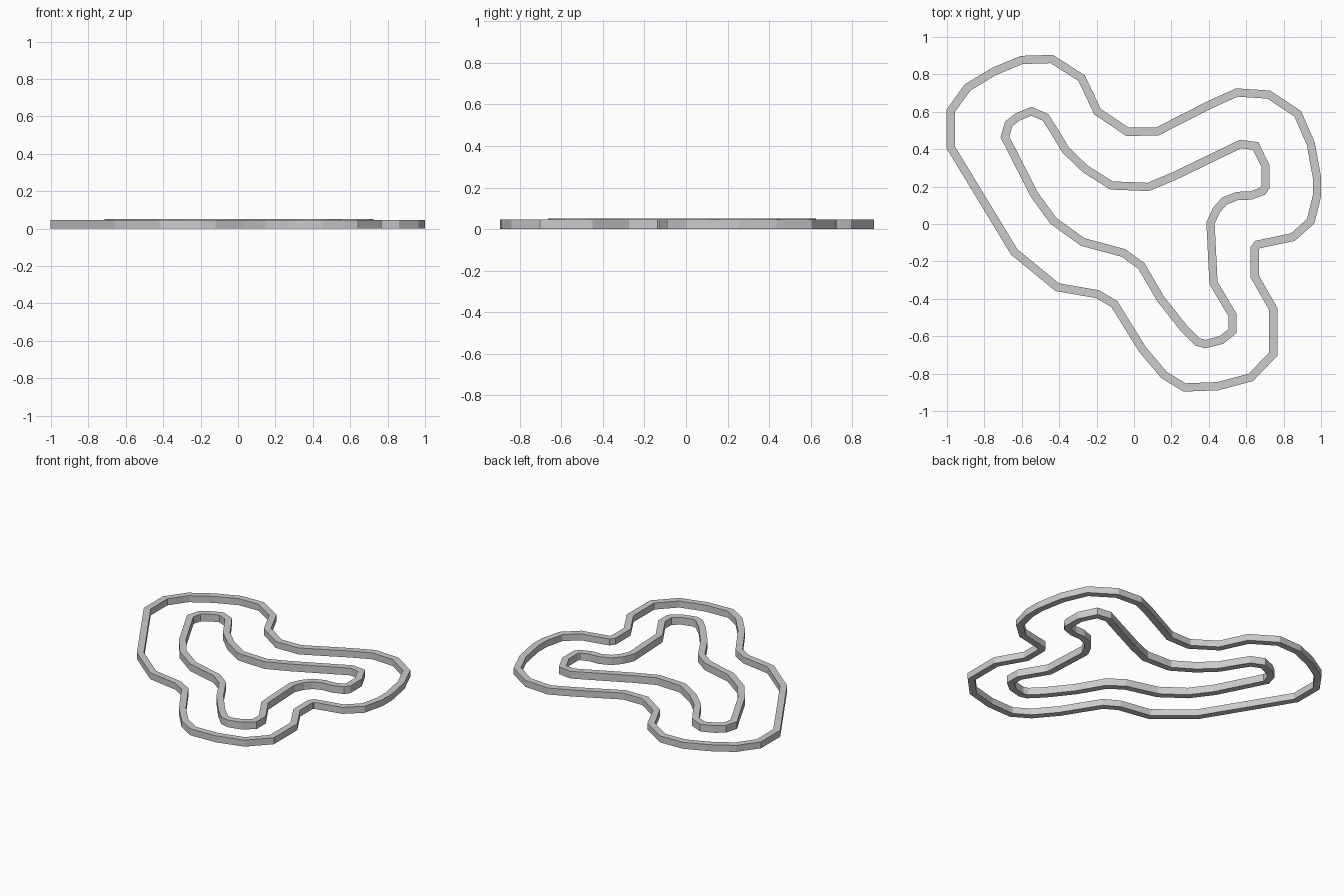
import bpy
import bmesh
from mathutils import Vector

if "Cube" in bpy.data.objects:
    bpy.data.objects.remove(bpy.data.objects["Cube"])

WIDTH = 0.044

# Centre lines of the two kerb walls, clockwise seen from above
OUTER = [(-.98, .41), (-.98, .605), (-.89, .73), (-.75, .815), (-.60, .877),
         (-.44, .882), (-.28, .78), (-.195, .60), (-.035, .493), (.125, .495),
         (.41, .64), (.55, .703), (.72, .692), (.875, .59), (.945, .43),
         (.978, .25), (.978, .15), (.945, .015), (.85, -.07), (.66, -.11),
         (.645, -.13), (.645, -.28), (.745, -.455), (.745, -.695), (.625, -.82),
         (.45, -.867), (.27, -.874), (.16, -.807), (.045, -.67), (-.105, -.428),
         (-.195, -.375), (-.41, -.338), (-.64, -.15)]
INNER = [(-.69, .465), (-.67, .535), (-.623, .572), (-.548, .603), (-.473, .57),
         (-.42, .487), (-.366, .396), (-.26, .294), (-.12, .206), (.075, .198),
         (.217, .257), (.57, .428), (.65, .417), (.703, .31), (.703, .198),
         (.687, .175), (.623, .152), (.553, .15), (.484, .123), (.441, .075),
         (.409, .005), (.425, -.315), (.527, -.487), (.527, -.572), (.468, -.62),
         (.382, -.642), (.34, -.631), (.265, -.556), (.142, -.40), (.04, -.225),
         (-.056, -.155), (-.275, -.096), (-.43, .016), (-.532, .155)]


def offset(points, dist):
    """Mitred parallel copy of a closed loop."""
    pts = [Vector(p) for p in points]
    out = []
    for i, p in enumerate(pts):
        a = (p - pts[i - 1]).normalized()
        b = (pts[(i + 1) % len(pts)] - p).normalized()
        n = Vector((-a.y - b.y, a.x + b.x)).normalized()
        out.append(p + n * dist / n.dot(Vector((-a.y, a.x))))
    return out


def wall(name, points, height):
    """Closed rectangular-section wall following a loop."""
    bm = bmesh.new()
    left, right = offset(points, WIDTH / 2), offset(points, -WIDTH / 2)
    section = ((left, 0), (right, 0), (right, height), (left, height))
    rings = [[bm.verts.new((p.x, p.y, z)) for p in loop] for loop, z in section]
    for k in range(4):
        r, s = rings[k], rings[(k + 1) % 4]
        for i in range(len(points)):
            j = (i + 1) % len(points)
            bm.faces.new((r[i], r[j], s[j], s[i]))
    bmesh.ops.recalc_face_normals(bm, faces=bm.faces)
    mesh = bpy.data.meshes.new(name)
    bm.to_mesh(mesh)
    bm.free()
    bpy.context.collection.objects.link(bpy.data.objects.new(name, mesh))


# Race track borders
wall("outer_track_wall", OUTER, 0.045)
wall("inner_track_wall", INNER, 0.05)
